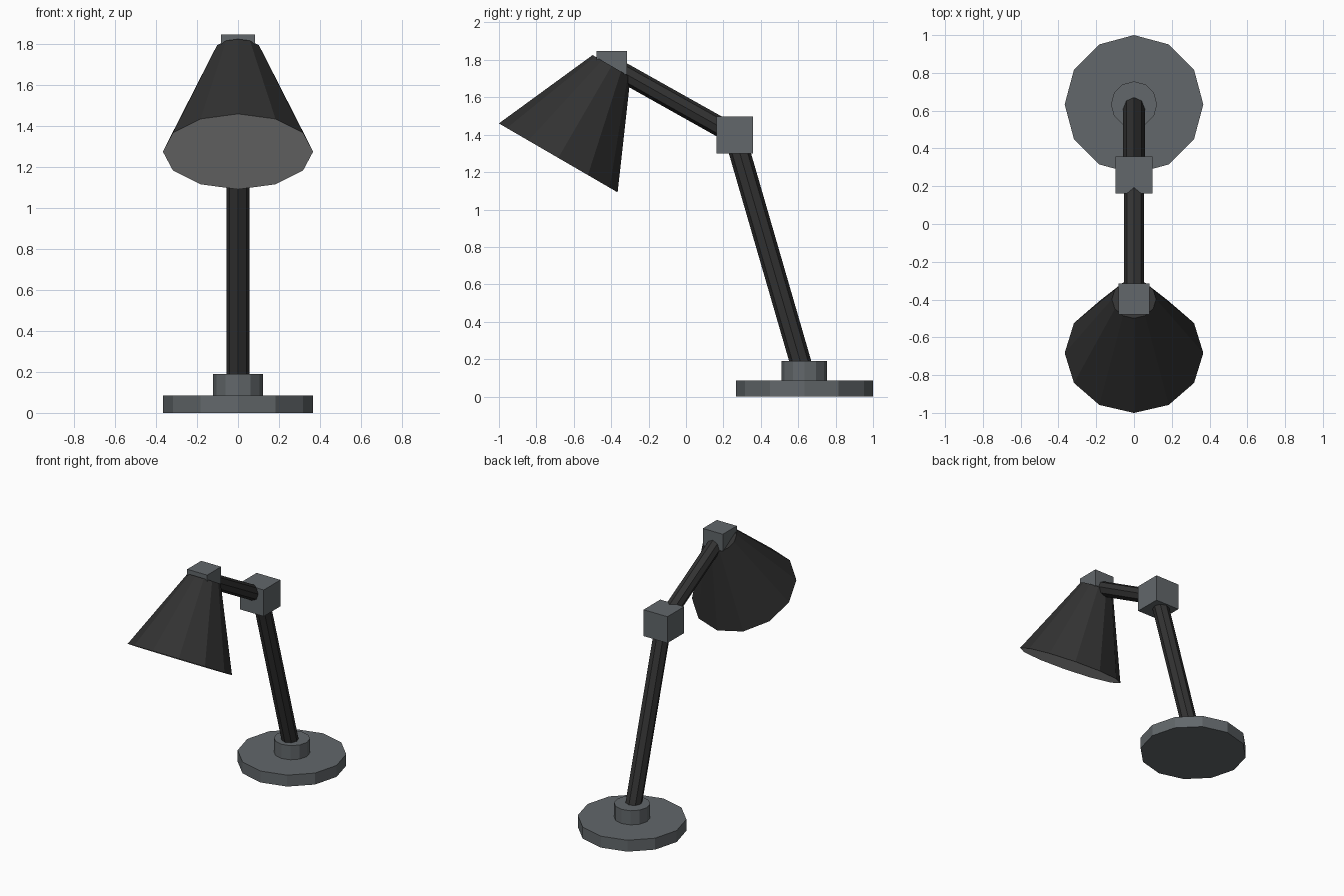
import bpy, math
from mathutils import Vector

if "Cube" in bpy.data.objects:
    bpy.data.objects.remove(bpy.data.objects["Cube"])


def material(name, rgb):
    m = bpy.data.materials.new(name)
    m.diffuse_color = (*rgb, 1)
    m.use_nodes = True
    m.node_tree.nodes["Principled BSDF"].inputs["Base Color"].default_value = m.diffuse_color
    return m


GREY = material("slate_grey", (0.122, 0.136, 0.145))
BLACK = material("soft_black", (0.032, 0.032, 0.032))
INNER = material("shade_opening_white", (0.75, 0.75, 0.75))


def finish(name, mat):
    ob = bpy.context.object
    ob.name = name
    ob.data.materials.append(mat)
    return ob


def rod(name, a, b, r1, r2, mat, sides=12):
    """Tapered prism from a to b, with a corner on the y-z plane."""
    a, b = Vector(a), Vector(b)
    d = b - a
    bpy.ops.mesh.primitive_cone_add(
        vertices=sides, radius1=r1, radius2=r2, depth=d.length,
        location=(a + b) / 2,
        rotation=(math.atan2(-d.y, d.z), 0, 0))
    return finish(name, mat)


def block(name, centre, size, mat):
    bpy.ops.mesh.primitive_cube_add(size=1, location=centre)
    bpy.context.object.scale = size
    return finish(name, mat)


elbow = (0, 0.26, 1.398)
head = (0, -0.398, 1.767)

# Base and collar
rod("base", (0, 0.633, 0), (0, 0.633, 0.085), 0.367, 0.367, GREY)
rod("collar", (0, 0.633, 0.08), (0, 0.633, 0.19), 0.122, 0.122, GREY)

# Arms and joints
rod("lower_arm", (0, 0.651, 0.05), elbow, 0.057, 0.057, BLACK, 8)
block("elbow_joint", elbow, (0.196, 0.196, 0.196), GREY)
rod("upper_arm", elbow, head, 0.053, 0.053, BLACK, 8)
block("head_joint", (0, -0.397, 1.784), (0.164, 0.164, 0.126), GREY)

# Closed shade; its wide end is white
shade = rod("shade", (0, -0.683, 1.276), head, 0.367, 0.117, BLACK)
shade.data.materials.append(INNER)
for p in shade.data.polygons:
    if p.normal.z < -0.9:
        p.material_index = 1
